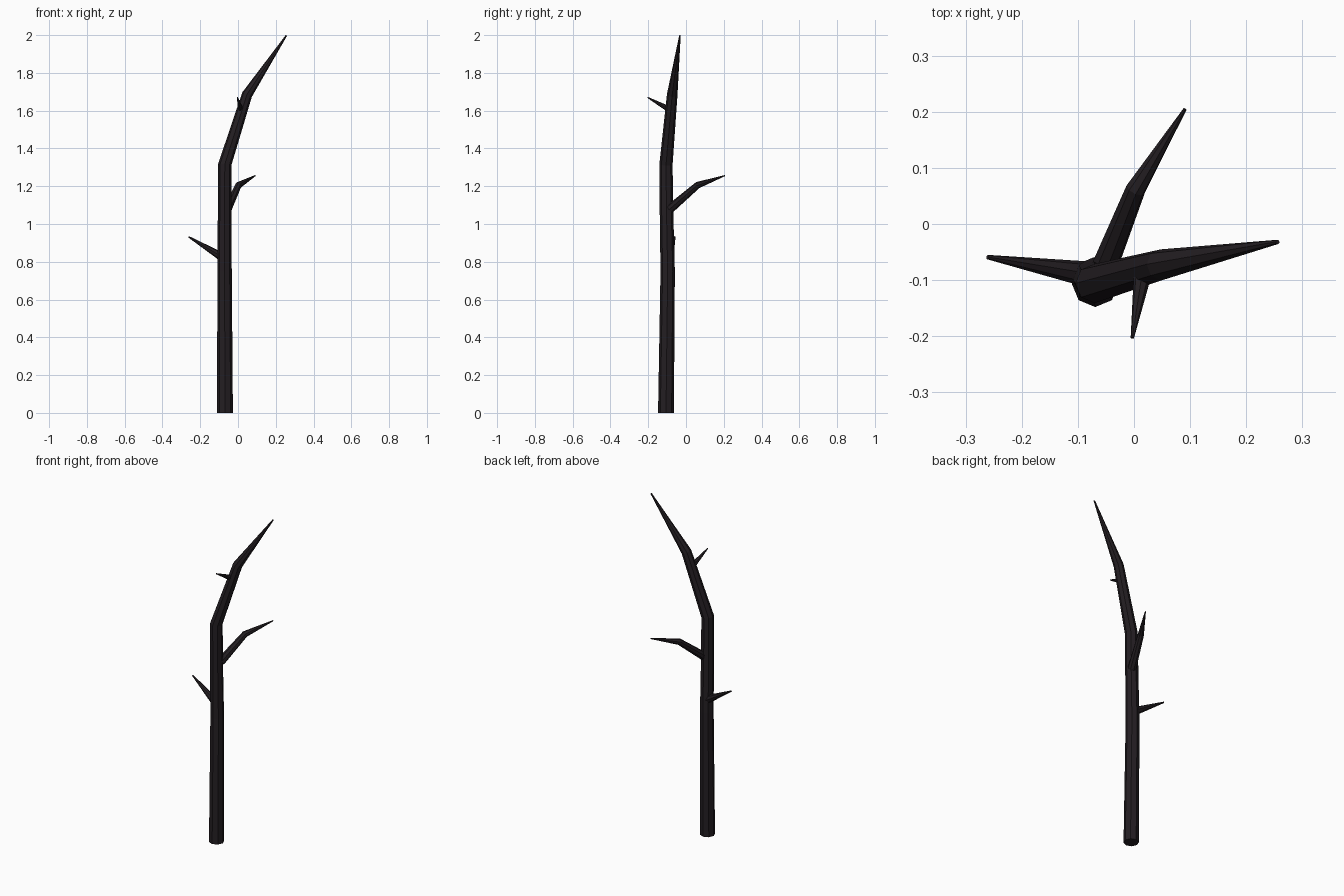
import bpy, bmesh, math
from mathutils import Vector

if "Cube" in bpy.data.objects:
    bpy.data.objects.remove(bpy.data.objects["Cube"])

bark = bpy.data.materials.new("dark_bark")
bark.diffuse_color = (0.017, 0.013, 0.016, 1)
bark.use_nodes = True
bark.node_tree.nodes["Principled BSDF"].inputs["Base Color"].default_value = bark.diffuse_color


def limb(name, path, sides=8):
    """Tapered, capped tube through (x, y, z, radius) points with mitred bends."""
    pts = [Vector(p[:3]) for p in path]
    bm = bmesh.new()
    rings = []
    for i, p in enumerate(pts):
        a = (p - pts[i - 1]).normalized() if i else Vector()
        b = (pts[i + 1] - p).normalized() if i < len(pts) - 1 else Vector()
        t = (a + b).normalized()
        if abs(p.z) < 1e-6:
            t = Vector((0, 0, 1))          # flat ground cut
        ref = Vector((1, 0, 0)) if abs(t.x) < 0.8 else Vector((0, 1, 0))
        u = (ref - t * ref.dot(t)).normalized()
        v = t.cross(u)
        ring = []
        for k in range(sides):
            ang = 2 * math.pi * k / sides
            ring.append(bm.verts.new(p + (u * math.cos(ang) + v * math.sin(ang)) * path[i][3]))
        rings.append(ring)
    for r, s in zip(rings, rings[1:]):
        for k in range(sides):
            n = (k + 1) % sides
            bm.faces.new((r[k], r[n], s[n], s[k]))
    bm.faces.new(rings[0][::-1])
    bm.faces.new(rings[-1])
    bmesh.ops.recalc_face_normals(bm, faces=bm.faces)
    me = bpy.data.meshes.new(name)
    bm.to_mesh(me)
    bm.free()
    me.materials.append(bark)
    ob = bpy.data.objects.new(name, me)
    bpy.context.collection.objects.link(ob)


# main trunk, bending to the right at the top
limb("trunk", [(-0.069, -0.106, 0, 0.042), (-0.071, -0.097, 0.75, 0.038),
               (-0.071, -0.103, 1.05, 0.036), (-0.070, -0.106, 1.315, 0.035),
               (0.048, -0.073, 1.685, 0.028), (0.256, -0.032, 1.998, 0.004)])

# side branches
limb("left_branch", [(-0.075, -0.091, 0.82, 0.024), (-0.261, -0.059, 0.932, 0.004)])
limb("back_branch", [(-0.056, -0.085, 1.08, 0.024), (0.003, 0.062, 1.206, 0.018),
                     (0.091, 0.205, 1.256, 0.003)])
limb("front_twig", [(0.017, -0.08, 1.602, 0.017), (-0.003, -0.203, 1.67, 0.003)])
